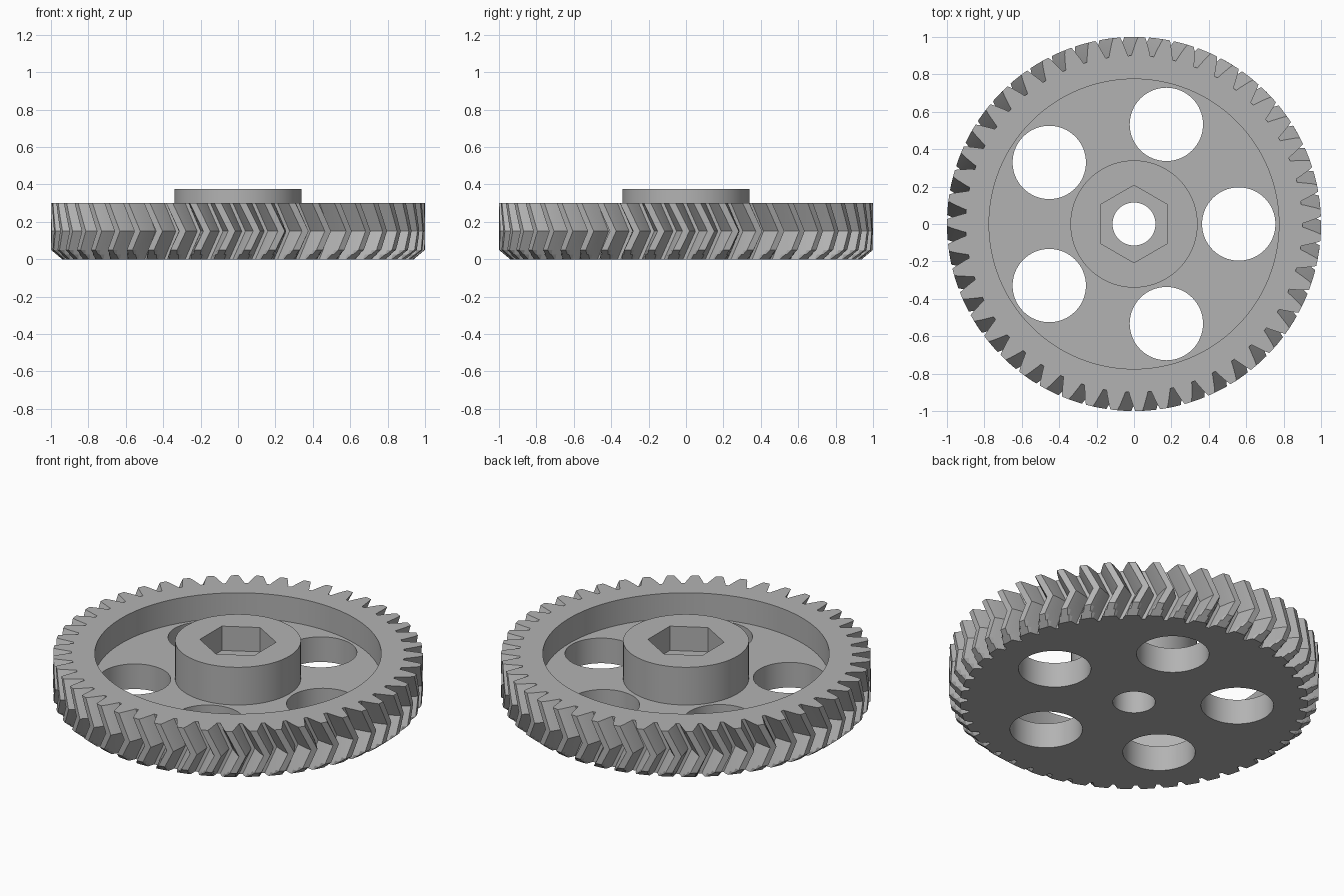
import bpy, bmesh
from math import cos, sin, pi, radians, tau

if "Cube" in bpy.data.objects:
    bpy.data.objects.remove(bpy.data.objects["Cube"])

TEETH = 47
HEIGHT = 0.30
MID = HEIGHT / 2
PITCH = tau / TEETH
TWIST = radians(200 / TEETH)

# Single grey material
grey = bpy.data.materials.new("plain grey")
grey.use_nodes = True
colour = (0.45, 0.45, 0.45, 1)
grey.diffuse_color = colour
grey.node_tree.nodes["Principled BSDF"].inputs["Base Color"].default_value = colour


def make_object(name, bm):
    bmesh.ops.recalc_face_normals(bm, faces=bm.faces)
    mesh = bpy.data.meshes.new(name)
    bm.to_mesh(mesh)
    bm.free()
    mesh.materials.append(grey)
    obj = bpy.data.objects.new(name, mesh)
    bpy.context.collection.objects.link(obj)
    return obj


def loft(name, rings):
    """Skin closed rings of points and cap both ends."""
    bm = bmesh.new()
    loops = [[bm.verts.new(p) for p in ring] for ring in rings]
    n = len(loops[0])
    for low, high in zip(loops, loops[1:]):
        for i in range(n):
            j = (i + 1) % n
            bm.faces.new((low[i], low[j], high[j], high[i]))
    bm.faces.new(loops[0][::-1])
    bm.faces.new(loops[-1])
    return make_object(name, bm)


def prism(name, radius, z0, z1, x=0, y=0, sides=96, turn=0):
    angles = [turn + tau * i / sides for i in range(sides)]
    return loft(name, [[(x + radius * cos(a), y + radius * sin(a), z) for a in angles]
                       for z in (z0, z1)])


def combine(target, tool, operation):
    mod = target.modifiers.new(tool.name, 'BOOLEAN')
    mod.operation = operation
    mod.solver = 'EXACT'
    mod.object = tool
    bpy.context.view_layer.objects.active = target
    bpy.ops.object.modifier_apply(modifier=mod.name)
    bpy.data.objects.remove(tool)


# Tooth flank: radius and half width as a share of the pitch
flank = [(0.90, 0.42), (0.92, 0.37), (0.945, 0.30), (0.975, 0.22), (1.0, 0.14)]
tooth = [(r, -w) for r, w in flank] + [(r, w) for r, w in reversed(flank)]


def tooth_ring(z):
    # Herringbone twist peaks at mid height; the lower tips are chamfered
    turn = -TWIST * abs(z - MID) / MID
    limit = min(1.0, 0.94 + 1.2 * z)
    return [(min(r, limit) * cos(a), min(r, limit) * sin(a), z)
            for k in range(TEETH) for r, w in tooth
            for a in [(k + w) * PITCH + turn]]


gear = loft("herringbone_gear", [tooth_ring(z) for z in (0, 0.025, 0.05, 0.1, MID, 0.225, HEIGHT)])

# Recessed web and raised hub
combine(gear, prism("recess", 0.775, MID, 0.5, sides=128), 'DIFFERENCE')
combine(gear, prism("hub", 0.34, 0.1, 0.375), 'UNION')

# Shaft bore and hexagonal nut pocket
combine(gear, prism("bore", 0.115, -0.1, 0.5, sides=64), 'DIFFERENCE')
combine(gear, prism("nut_pocket", 0.207, 0.23, 0.5, sides=6, turn=pi / 6), 'DIFFERENCE')

# Five round lightening holes
for i in range(5):
    a = tau * i / 5
    combine(gear, prism("web_hole", 0.196, -0.1, 0.5, 0.56 * cos(a), 0.56 * sin(a), sides=64),
            'DIFFERENCE')

# Smooth round walls, crisp teeth
bpy.ops.object.select_all(action='DESELECT')
gear.select_set(True)
bpy.context.view_layer.objects.active = gear
bpy.ops.object.shade_smooth_by_angle(angle=radians(20))
